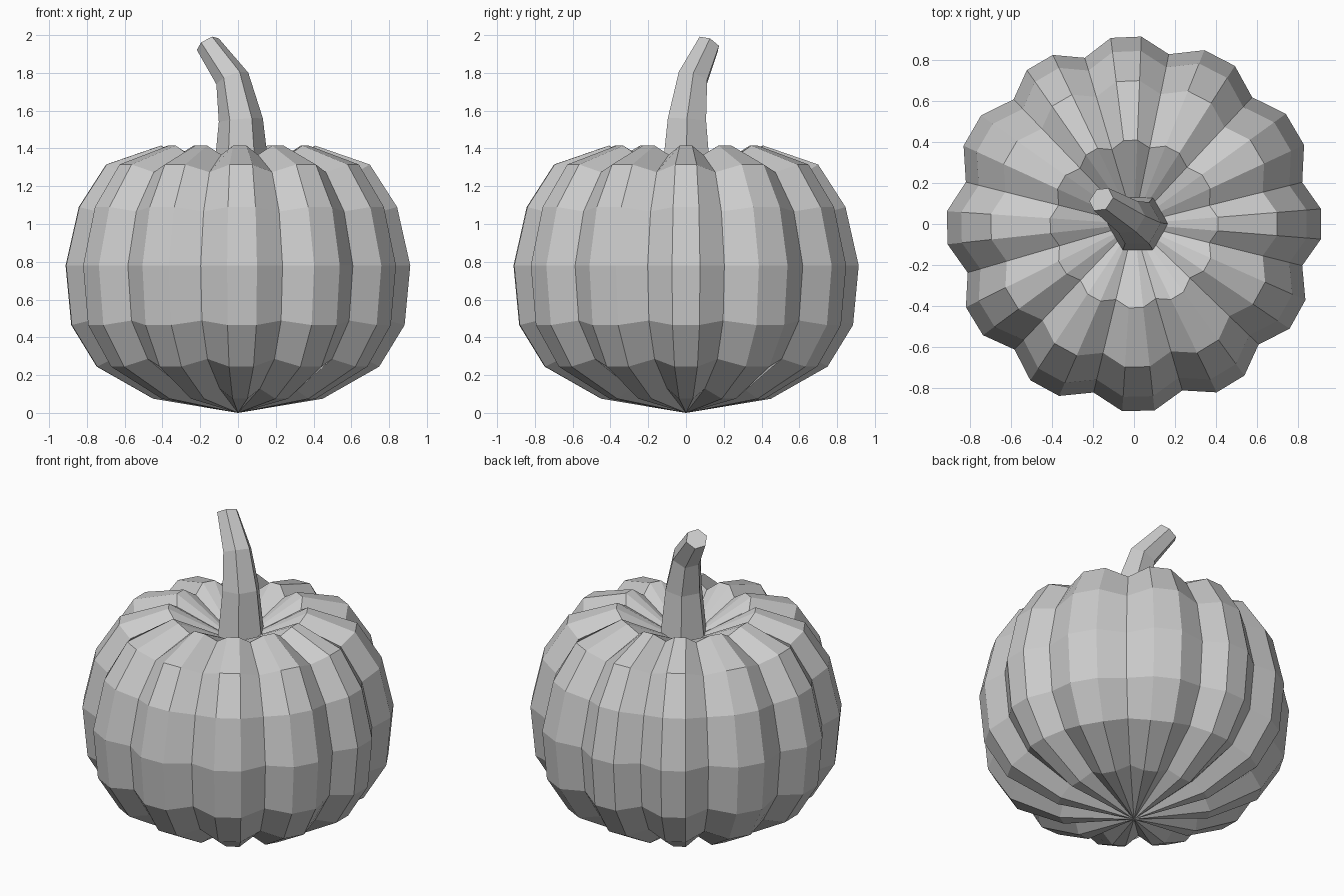
import bpy, bmesh
from math import sin, cos, radians, pi
from mathutils import Vector

if "Cube" in bpy.data.objects:
    bpy.data.objects.remove(bpy.data.objects["Cube"])

def make_object(name, bm):
    bmesh.ops.recalc_face_normals(bm, faces=bm.faces[:])
    mesh = bpy.data.meshes.new(name)
    bm.to_mesh(mesh)
    bm.free()
    obj = bpy.data.objects.new(name, mesh)
    bpy.context.collection.objects.link(obj)
    return obj

def bridge(bm, a, b):
    n = len(a)
    for i in range(n):
        j = (i + 1) % n
        bm.faces.new((a[i], a[j], b[j], b[i]))

def fan(bm, ring, co):
    tip = bm.verts.new(co)
    for i in range(len(ring)):
        bm.faces.new((ring[i], ring[(i + 1) % len(ring)], tip))

# Body: twelve slightly uneven ribs, each a groove and two ridge columns
grooves = [13.9, 47, 78.4, 106.5, 134, 166, 196.3, 226.4, 256.5, 286.2, 316, 346.1]
columns = []
for i, a in enumerate(grooves):
    b = grooves[i + 1] if i < 11 else grooves[0] + 360
    columns += [(a, 0.924), (a + (b - a) / 3, 1), (a + (b - a) * 2 / 3, 1)]

profile = [(0.45, 0.075), (0.75, 0.245), (0.885, 0.465), (0.915, 0.78),
           (0.845, 1.09), (0.70, 1.315), (0.41, 1.415)]
mid = 0.78
bm = bmesh.new()
rings = []
for r, z in profile:
    rings.append([bm.verts.new((r * k * cos(radians(a)), r * k * sin(radians(a)),
                                mid + (z - mid) * k)) for a, k in columns])
for lo, hi in zip(rings, rings[1:]):
    bridge(bm, lo, hi)
fan(bm, rings[0], (0, 0, 0))
fan(bm, rings[-1], (0, 0, 1.2))
make_object("pumpkin_body", bm)

# Stem: six-sided, tapering and bending to the back left
path = [((0.02, 0, 1.2), 0.155, (0, 0, 1)),
        ((0.015, 0.005, 1.55), 0.117, (-0.08, 0.06, 1)),
        ((-0.03, 0.035, 1.77), 0.09, (-0.38, 0.3, 1)),
        ((-0.16, 0.12, 1.952), 0.066, (-0.6, 0.55, 1))]
bm = bmesh.new()
rings = []
for centre, r, axis in path:
    turn = Vector((0, 0, 1)).rotation_difference(Vector(axis))
    rings.append([bm.verts.new(Vector(centre) + turn @ Vector((r * cos(i * pi / 3), r * sin(i * pi / 3), 0)))
                  for i in range(6)])
for lo, hi in zip(rings, rings[1:]):
    bridge(bm, lo, hi)
bm.faces.new(rings[0])
bm.faces.new(rings[-1])
make_object("stem", bm)
